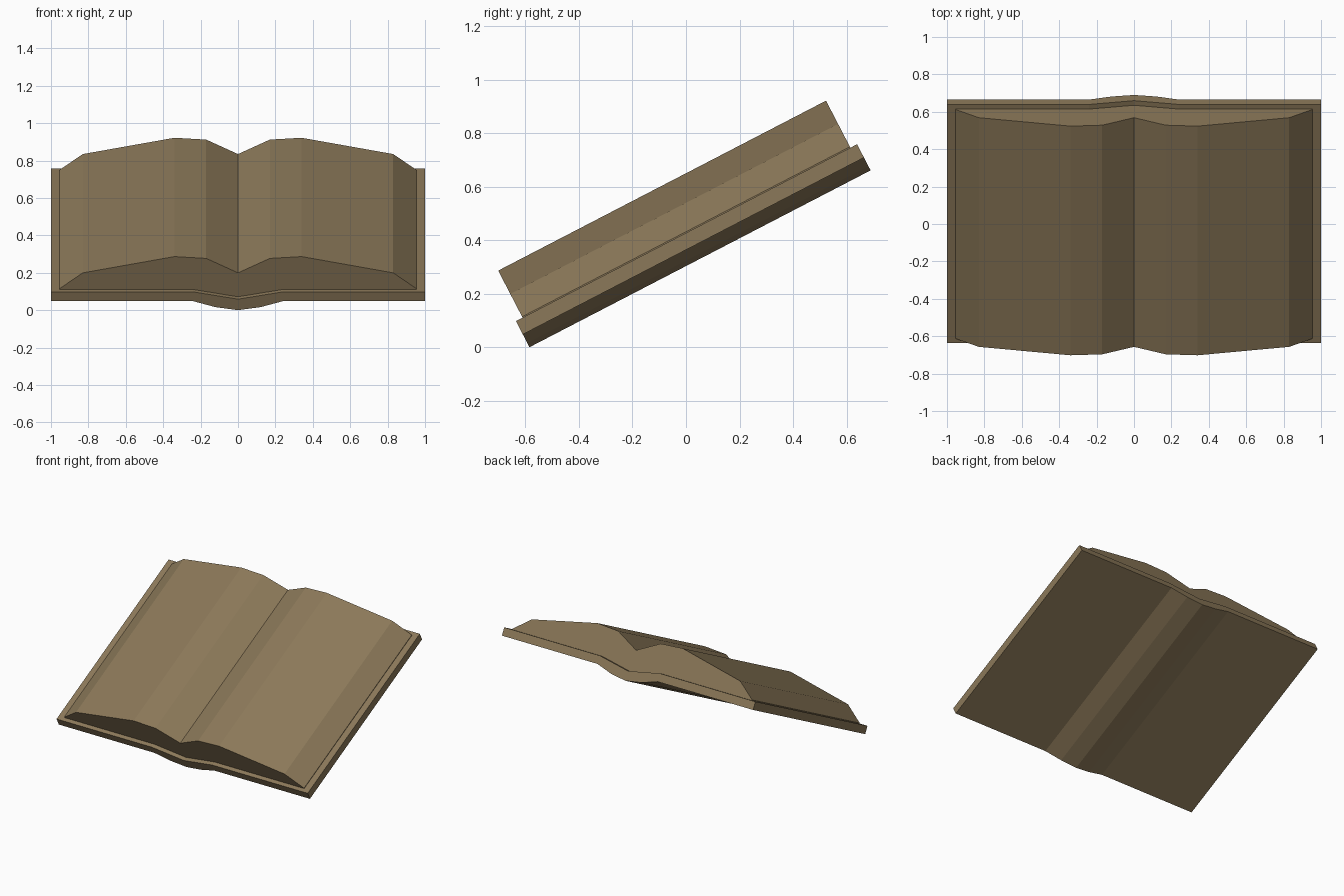
import bpy, bmesh, math

if "Cube" in bpy.data.objects:
    bpy.data.objects.remove(bpy.data.objects["Cube"])

TILT = math.radians(27.4)

brown = bpy.data.materials.new("worn_brown")
brown.diffuse_color = (0.26, 0.19, 0.10, 1.0)
brown.use_nodes = True
brown.node_tree.nodes["Principled BSDF"].inputs["Base Color"].default_value = brown.diffuse_color


def mirrored(half):
    """Mirror an (x, n) half profile that starts on the centre line."""
    return [(-x, n) for x, n in reversed(half[1:])] + half


def tilted_slab(name, top_half, bottom_half, u0, u1):
    """Extrude a closed profile along the slope and lean it back."""
    profile = mirrored(top_half) + mirrored(bottom_half)[::-1]
    bm = bmesh.new()
    face = bm.faces.new([bm.verts.new((x, u0, n)) for x, n in profile])
    res = bmesh.ops.extrude_face_region(bm, geom=[face], use_keep_orig=True)
    verts = [g for g in res["geom"] if isinstance(g, bmesh.types.BMVert)]
    bmesh.ops.translate(bm, verts=verts, vec=(0, u1 - u0, 0))
    bmesh.ops.recalc_face_normals(bm, faces=bm.faces[:])
    me = bpy.data.meshes.new(name)
    bm.to_mesh(me)
    bm.free()
    me.materials.append(brown)
    ob = bpy.data.objects.new(name, me)
    bpy.context.collection.objects.link(ob)
    ob.rotation_euler.x = TILT
    ob.location = (0, -0.585, 0)
    return ob


# cover: flat boards with a shallow rounded spine
tilted_slab("cover",
            [(0, 0.066), (0.24, 0.110), (1.0, 0.110)],
            [(0, 0.0), (0.12, 0.018), (0.24, 0.054), (1.0, 0.054)],
            0.0, 1.436)

# pages: two swelling halves meeting in a centre valley
tilted_slab("pages",
            [(0, 0.210), (0.17, 0.297), (0.34, 0.308), (0.83, 0.210), (0.955, 0.114)],
            [(0, 0.064), (0.24, 0.108), (0.955, 0.108)],
            0.028, 1.408)
